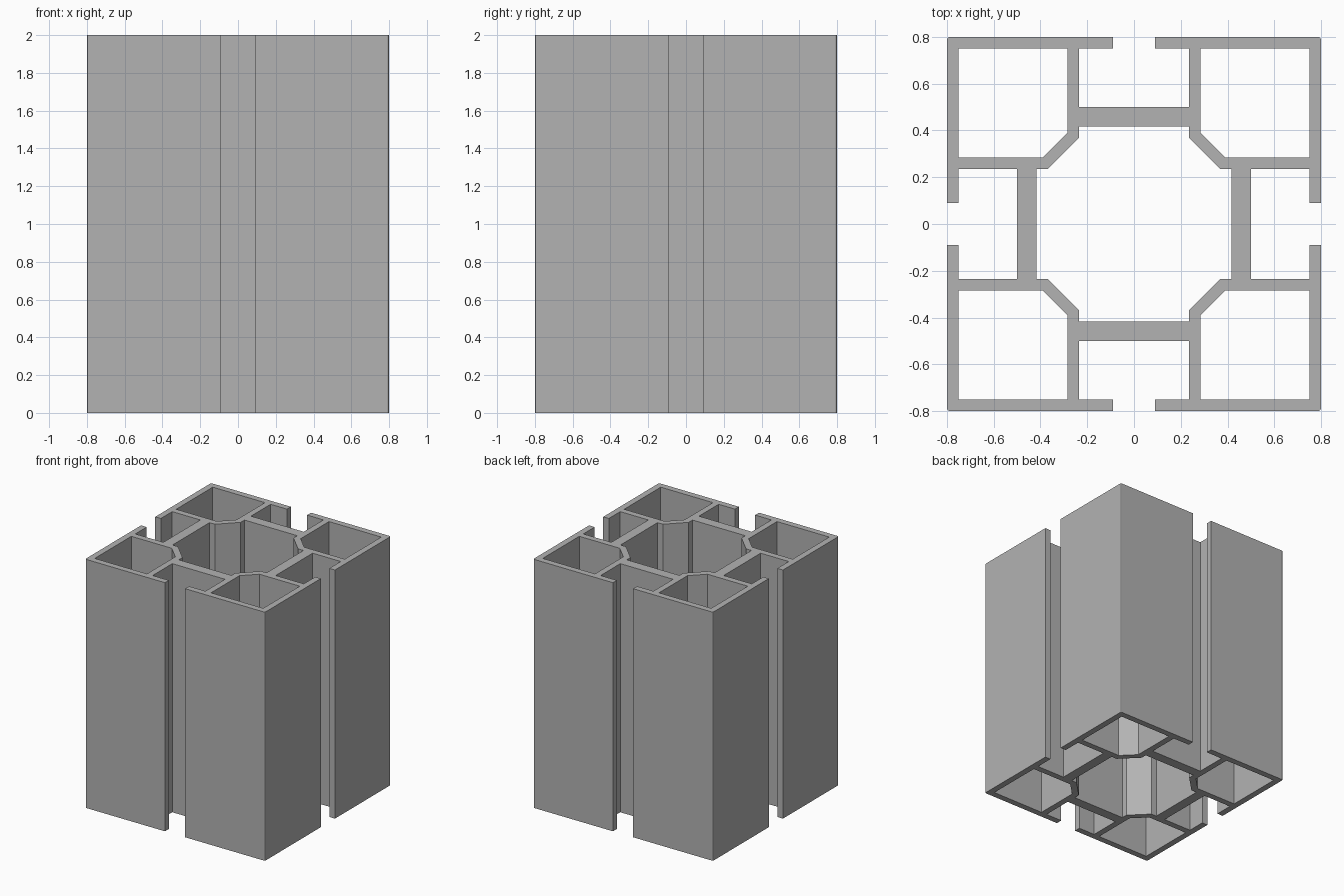
import bpy
import bmesh
from mathutils import Matrix

cube = bpy.data.objects.get("Cube")
if cube:
    bpy.data.objects.remove(cube, do_unlink=True)

HEIGHT = 2.0
HALF = 0.8       # half width of the profile
SKIN = 0.75      # inside of the outer wall
LIP = 0.09       # half width of the slot mouth
SLOT = 0.235     # half width of the slot chamber
WEB = 0.285      # far side of the slot wall
FLOOR = 0.5      # slot floor
CORE = 0.418     # inside of the slot floor
ROUND = 0.012    # outer corner radius

# Material
grey = bpy.data.materials.new("aluminium grey")
colour = (0.45, 0.45, 0.45, 1.0)
grey.diffuse_color = colour
grey.use_nodes = True
grey.node_tree.nodes["Principled BSDF"].inputs["Base Color"].default_value = colour


def mirrored(points):
    """Continue a half outline across the diagonal."""
    return points + [(y, x) for x, y in reversed(points)]


def turned(points, quarter):
    """Turn points by quarter turns about the centre."""
    for _ in range(quarter):
        points = [(-y, x) for x, y in points]
    return points


def ring(points):
    """Repeat a quarter outline around the centre."""
    return [p for q in range(4) for p in turned(points, q)]


# Closed outlines: outer skin with slots, central bore, corner chambers
k = HALF - ROUND * 0.29
outer = mirrored([(FLOOR, SLOT), (SKIN, SLOT), (SKIN, LIP), (HALF, LIP),
                  (HALF, HALF - ROUND)])
outer.insert(len(outer) // 2, (k, k))
bore = mirrored([(CORE, SLOT), (0.37, SLOT)])
chamber = mirrored([(0.39, WEB), (SKIN, WEB)])
chamber.insert(3, (SKIN, SKIN))
# The chamber outline runs along the web, round the corner and back
chamber = [(0.39, WEB), (SKIN, WEB), (SKIN, SKIN), (WEB, SKIN), (WEB, 0.39)]
outlines = [ring(outer), ring(bore)] + [turned(chamber, q) for q in range(4)]

# Filled and extruded profile
curve = bpy.data.curves.new("extruded_profile", "CURVE")
curve.dimensions = "2D"
curve.fill_mode = "BOTH"
curve.extrude = HEIGHT / 2
for points in outlines:
    spline = curve.splines.new("POLY")
    spline.points.add(len(points) - 1)
    for point, (x, y) in zip(spline.points, points):
        point.co = (x, y, 0, 1)
    spline.use_cyclic_u = True
helper = bpy.data.objects.new("profile_curve", curve)
bpy.context.collection.objects.link(helper)
bpy.context.view_layer.update()
mesh = bpy.data.meshes.new_from_object(
    helper.evaluated_get(bpy.context.evaluated_depsgraph_get()))
bpy.data.objects.remove(helper, do_unlink=True)

# Weld the caps to the walls and stand the part on the floor
bm = bmesh.new()
bm.from_mesh(mesh)
bmesh.ops.remove_doubles(bm, verts=bm.verts, dist=0.0005)
bmesh.ops.recalc_face_normals(bm, faces=bm.faces)
bmesh.ops.transform(bm, matrix=Matrix.Translation((0, 0, HEIGHT / 2)), verts=bm.verts)
for face in bm.faces:
    face.smooth = False
bm.to_mesh(mesh)
bm.free()
mesh.materials.clear()
mesh.materials.append(grey)
profile = bpy.data.objects.new("slotted_extrusion", mesh)
bpy.context.collection.objects.link(profile)
